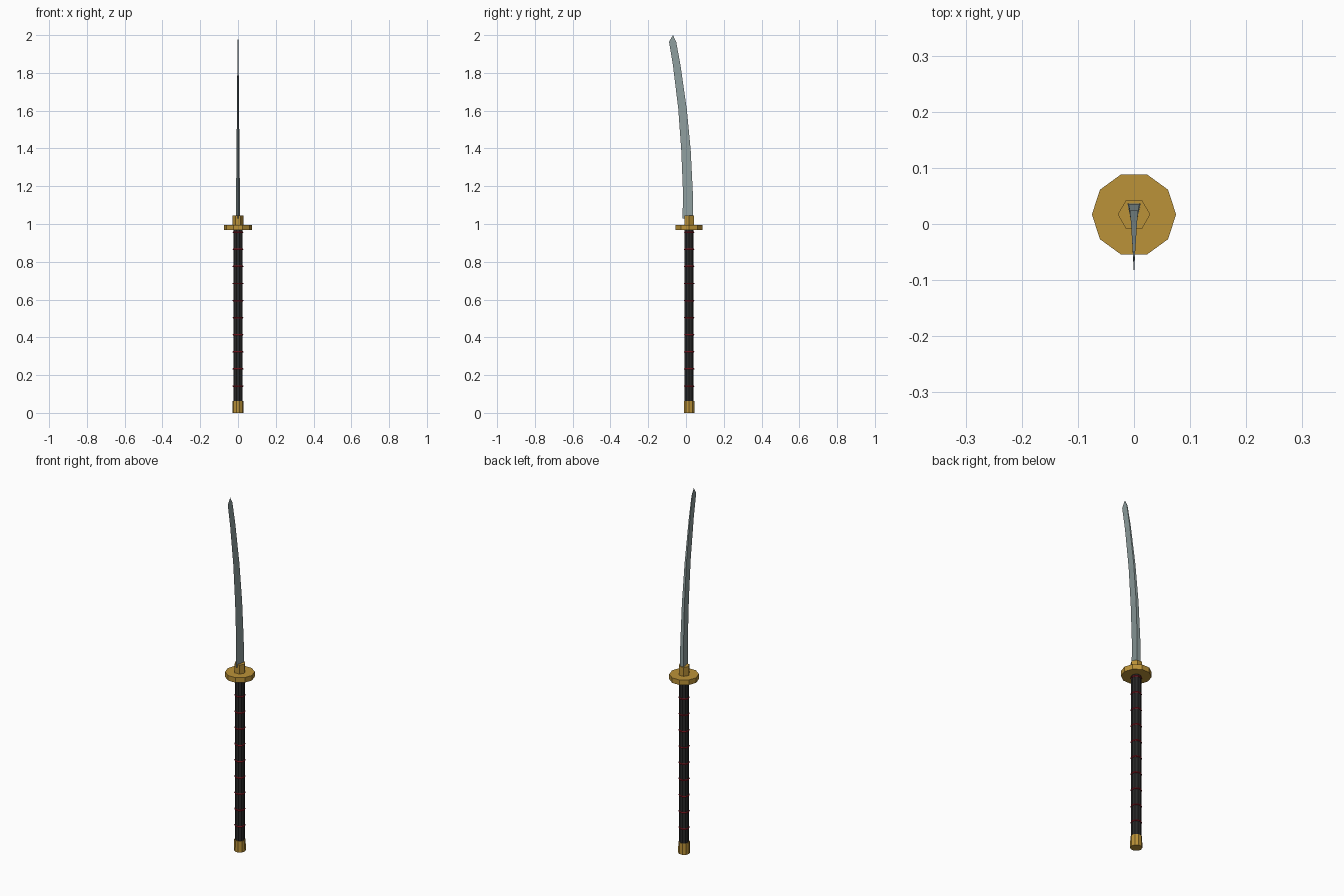
import bpy, bmesh, math

if "Cube" in bpy.data.objects:
    bpy.data.objects.remove(bpy.data.objects["Cube"])

CY = 0.017  # hilt axis offset in y


def material(name, rgb):
    m = bpy.data.materials.new(name)
    m.diffuse_color = (*rgb, 1)
    m.use_nodes = True
    m.node_tree.nodes["Principled BSDF"].inputs["Base Color"].default_value = m.diffuse_color
    return m


gold = material("gold", (0.50, 0.29, 0.04))
black = material("black_wrap", (0.022, 0.022, 0.022))
red = material("red_cord", (0.22, 0.008, 0.015))
steel = material("steel", (0.27, 0.34, 0.34))


def prism(name, sides, r1, r2, z0, z1, mat):
    # first corner lies on the x axis
    bpy.ops.mesh.primitive_cone_add(vertices=sides, radius1=r1, radius2=r2,
                                    depth=z1 - z0, location=(0, CY, (z0 + z1) / 2),
                                    rotation=(0, 0, math.pi / 2))
    ob = bpy.context.object
    ob.name = name
    ob.data.materials.append(mat)
    return ob


# Hilt
prism("pommel", 10, 0.030, 0.029, 0.0, 0.062, gold)
prism("grip", 10, 0.025, 0.025, 0.05, 0.97, black)
prism("guard", 10, 0.075, 0.075, 0.967, 0.995, gold)
prism("collar", 6, 0.029, 0.029, 0.99, 1.045, gold)

# Cord rings around the grip
for i in range(10):
    bpy.ops.mesh.primitive_torus_add(major_segments=10, minor_segments=6,
                                     major_radius=0.0245, minor_radius=0.0045,
                                     location=(0, CY, 0.142 + 0.0905 * i))
    ring = bpy.context.object
    ring.name = f"cord_ring_{i + 1}"
    ring.data.materials.append(red)

# Blade: triangular sections (z, edge y, back y, half thickness)
sections = [
    (1.03, -0.018, 0.037, 0.012),
    (1.17, -0.016, 0.036, 0.010),
    (1.39, -0.025, 0.025, 0.0078),
    (1.61, -0.041, 0.004, 0.0055),
    (1.84, -0.069, -0.029, 0.0035),
    (1.965, -0.090, -0.052, 0.002),
]
bm = bmesh.new()
rows = [[bm.verts.new(p) for p in ((0, e, z), (w, b, z), (-w, b, z))]
        for z, e, b, w in sections]
for lo, hi in zip(rows, rows[1:]):
    for k in range(3):
        n = (k + 1) % 3
        bm.faces.new((lo[k], lo[n], hi[n], hi[k]))
bm.faces.new(rows[0][::-1])
tip = bm.verts.new((0, -0.069, 2.0))
for k in range(3):
    bm.faces.new((rows[-1][k], rows[-1][(k + 1) % 3], tip))
bmesh.ops.recalc_face_normals(bm, faces=bm.faces)
mesh = bpy.data.meshes.new("blade")
bm.to_mesh(mesh)
bm.free()
mesh.materials.append(steel)
blade = bpy.data.objects.new("blade", mesh)
bpy.context.collection.objects.link(blade)
